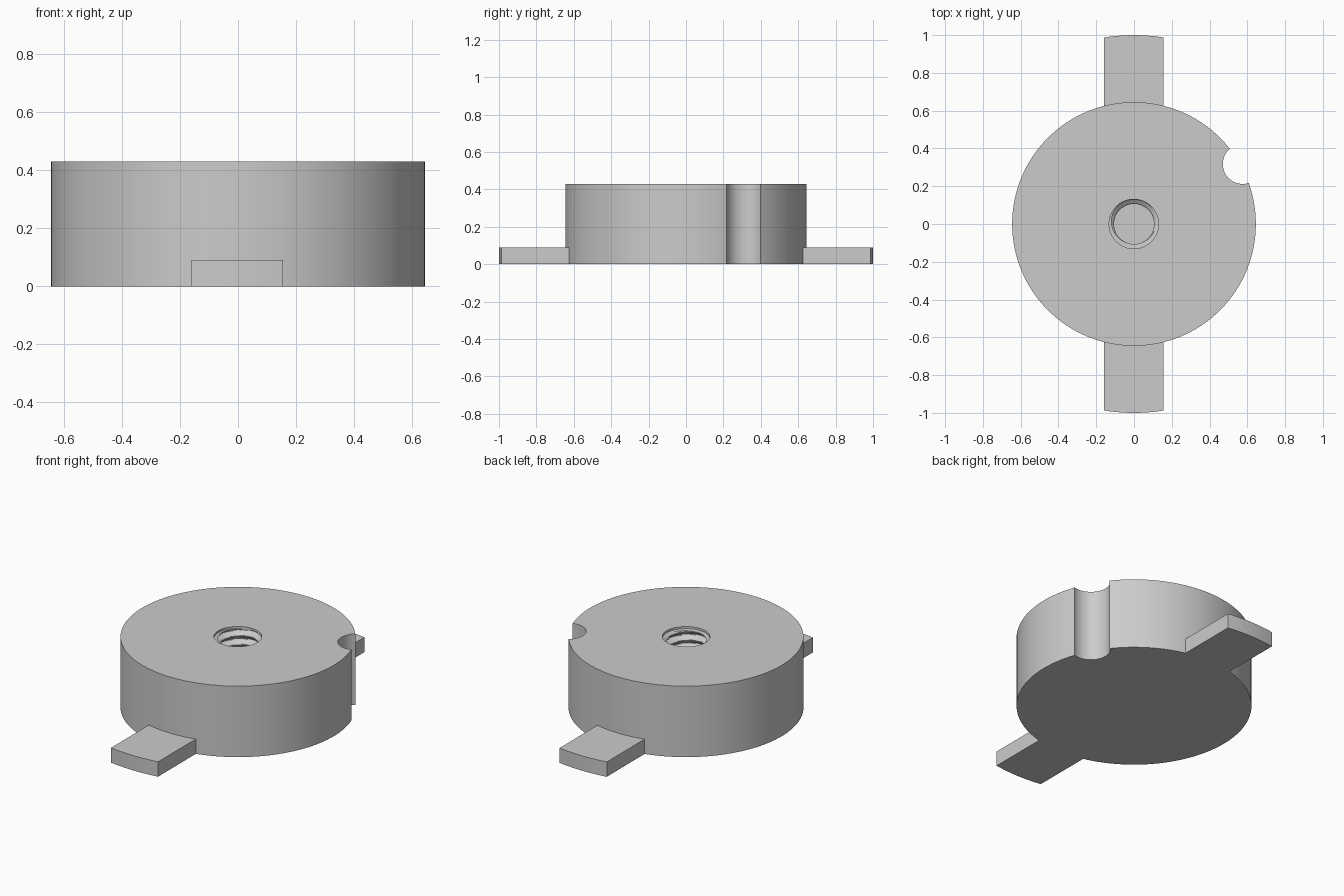
import bpy
import bmesh
from math import sin, cos, pi, asin, radians

if "Cube" in bpy.data.objects:
    bpy.data.objects.remove(bpy.data.objects["Cube"], do_unlink=True)

RADIUS, HEIGHT = 0.645, 0.43
TAB_HEIGHT, TAB_LEFT, TAB_RIGHT = 0.09, -0.16, 0.156

grey = bpy.data.materials.new("plain_grey")
grey.use_nodes = True
grey.diffuse_color = (0.6, 0.6, 0.6, 1)
grey.node_tree.nodes["Principled BSDF"].inputs["Base Color"].default_value = (0.6, 0.6, 0.6, 1)


def circle(radius, sides, x=0.0, y=0.0):
    return [(x + radius * cos(2 * pi * i / sides), y + radius * sin(2 * pi * i / sides))
            for i in range(sides)]


def loft(name, layers):
    """Closed solid through a stack of (z, outline) layers."""
    bm = bmesh.new()
    rings = [[bm.verts.new((x, y, z)) for x, y in outline] for z, outline in layers]
    n = len(rings[0])
    for low, high in zip(rings, rings[1:]):
        for i in range(n):
            j = (i + 1) % n
            bm.faces.new((low[i], low[j], high[j], high[i]))
    bm.faces.new(rings[0][::-1])
    bm.faces.new(rings[-1])
    bmesh.ops.recalc_face_normals(bm, faces=bm.faces)
    mesh = bpy.data.meshes.new(name)
    bm.to_mesh(mesh)
    bm.free()
    mesh.materials.append(grey)
    obj = bpy.data.objects.new(name, mesh)
    bpy.context.collection.objects.link(obj)
    return obj


def combine(target, tool, operation):
    """Apply a boolean and discard the tool."""
    tool.hide_render = True
    mod = target.modifiers.new(operation.title(), 'BOOLEAN')
    mod.operation, mod.solver, mod.object = operation, 'EXACT', tool
    bpy.context.view_layer.objects.active = target
    bpy.ops.object.modifier_apply(modifier=mod.name)
    bpy.data.objects.remove(tool, do_unlink=True)


# Round body
body = loft("round_body", [(0, circle(RADIUS, 128)), (HEIGHT, circle(RADIUS, 128))])

# Flat tabs with rounded ends, front and back
for side in (-1, 1):
    xs = [TAB_LEFT + (TAB_RIGHT - TAB_LEFT) * i / 10 for i in range(11)]
    outline = [(x, side * cos(asin(x))) for x in xs]
    outline += [(TAB_RIGHT, side * 0.5), (TAB_LEFT, side * 0.5)]
    tab = loft("tab", [(0, outline), (TAB_HEIGHT, outline)])
    combine(body, tab, 'UNION')

# Round notch in the rim
notch = circle(0.105, 48, 0.575, 0.317)
combine(body, loft("notch_cutter", [(-0.1, notch), (HEIGHT + 0.1, notch)]), 'DIFFERENCE')

# Threaded blind hole: an off-centre circle winding down the axis
PITCH, STEPS, FLOOR, THREAD_TOP = 0.053, 10, 0.09, 0.415
count = int((THREAD_TOP - FLOOR) / PITCH * STEPS)
layers = []
for k in range(count, -1, -1):
    angle = pi / 2 + 2 * pi * k / STEPS
    layers.append((THREAD_TOP - k * PITCH / STEPS,
                   circle(0.119, 40, 0.013 * cos(angle), 0.013 * sin(angle))))
mouth = circle(0.131, 40, -0.001)
layers += [(THREAD_TOP + 0.002, mouth), (HEIGHT + 0.05, mouth)]
combine(body, loft("thread_cutter", layers), 'DIFFERENCE')

# Smooth round walls, crisp edges
bpy.ops.object.select_all(action='DESELECT')
body.select_set(True)
bpy.context.view_layer.objects.active = body
bpy.ops.object.shade_smooth_by_angle(angle=radians(25))
